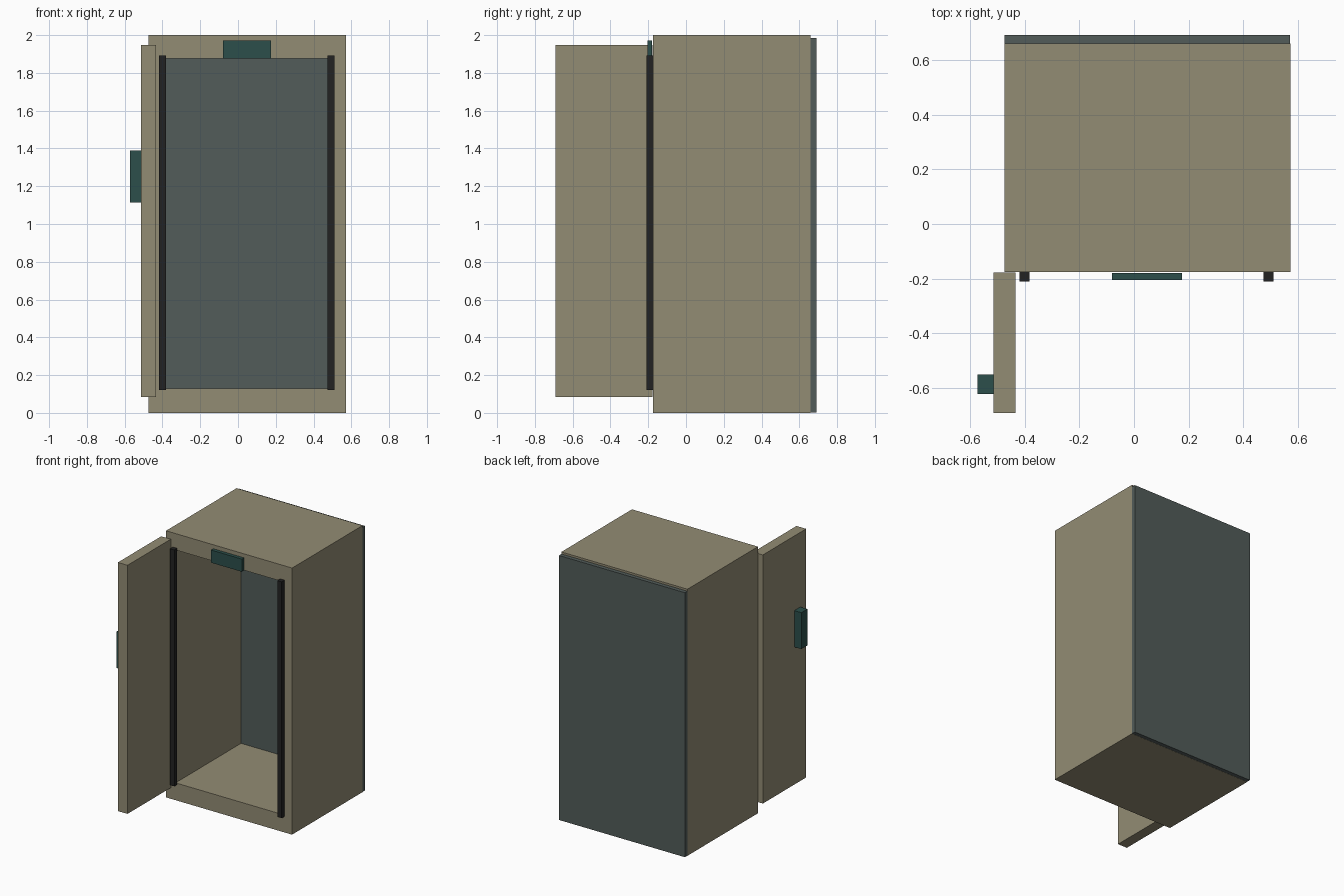
import bpy, bmesh

if "Cube" in bpy.data.objects:
    bpy.data.objects.remove(bpy.data.objects["Cube"])


def material(name, rgb):
    m = bpy.data.materials.new(name)
    m.diffuse_color = (*rgb, 1.0)
    m.use_nodes = True
    m.node_tree.nodes["Principled BSDF"].inputs["Base Color"].default_value = m.diffuse_color
    return m


tan = material("tan_metal", (0.291, 0.262, 0.174))
slate = material("slate_panel", (0.084, 0.107, 0.101))
green = material("dark_green", (0.025, 0.078, 0.070))
black = material("black_seal", (0.016, 0.016, 0.016))


def finish(name, bm, mat):
    bmesh.ops.recalc_face_normals(bm, faces=bm.faces)
    mesh = bpy.data.meshes.new(name)
    bm.to_mesh(mesh)
    bm.free()
    mesh.materials.append(mat)
    obj = bpy.data.objects.new(name, mesh)
    bpy.context.collection.objects.link(obj)
    return obj


def box(name, x, y, z, mat):
    bm = bmesh.new()
    bmesh.ops.create_cube(bm, size=1)
    for v in bm.verts:
        v.co = [r[0] if c < 0 else r[1] for c, r in zip(v.co, (x, y, z))]
    return finish(name, bm, mat)


def tube(name, outer, inner, y, mat):
    # rectangular frame in x-z, extruded along y; rects are (x0, x1, z0, z1)
    bm = bmesh.new()

    def ring(r, yy):
        x0, x1, z0, z1 = r
        return [bm.verts.new((a, yy, b)) for a, b in
                ((x0, z0), (x1, z0), (x1, z1), (x0, z1))]

    rings = [ring(outer, y[0]), ring(outer, y[1]), ring(inner, y[1]), ring(inner, y[0])]
    for k in range(4):
        a, b = rings[k], rings[(k + 1) % 4]
        for i in range(4):
            j = (i + 1) % 4
            bm.faces.new((a[i], a[j], b[j], b[i]))
    return finish(name, bm, mat)


# Cabinet shell, open at front, with the thick back panel set into it
tube("cabinet_shell", (-0.474, 0.572, 0, 2), (-0.395, 0.492, 0.13, 1.877),
     (-0.176, 0.66), tan)
box("back_panel", (-0.473, 0.571), (0.60, 0.69), (0.001, 1.985), slate)

# Door swung open, with its handle
box("door", (-0.514, -0.434), (-0.69, -0.177), (0.083, 1.948), tan)
box("door_handle", (-0.572, -0.514), (-0.622, -0.55), (1.115, 1.388), green)

# Seals on both sides of the opening
for side, cx in (("left", -0.40), ("right", 0.492)):
    box(side + "_seal", (cx - 0.018, cx + 0.018), (-0.21, -0.176), (0.12, 1.893), black)

# Plate above the opening
box("top_plate", (-0.08, 0.175), (-0.205, -0.179), (1.877, 1.972), green)
